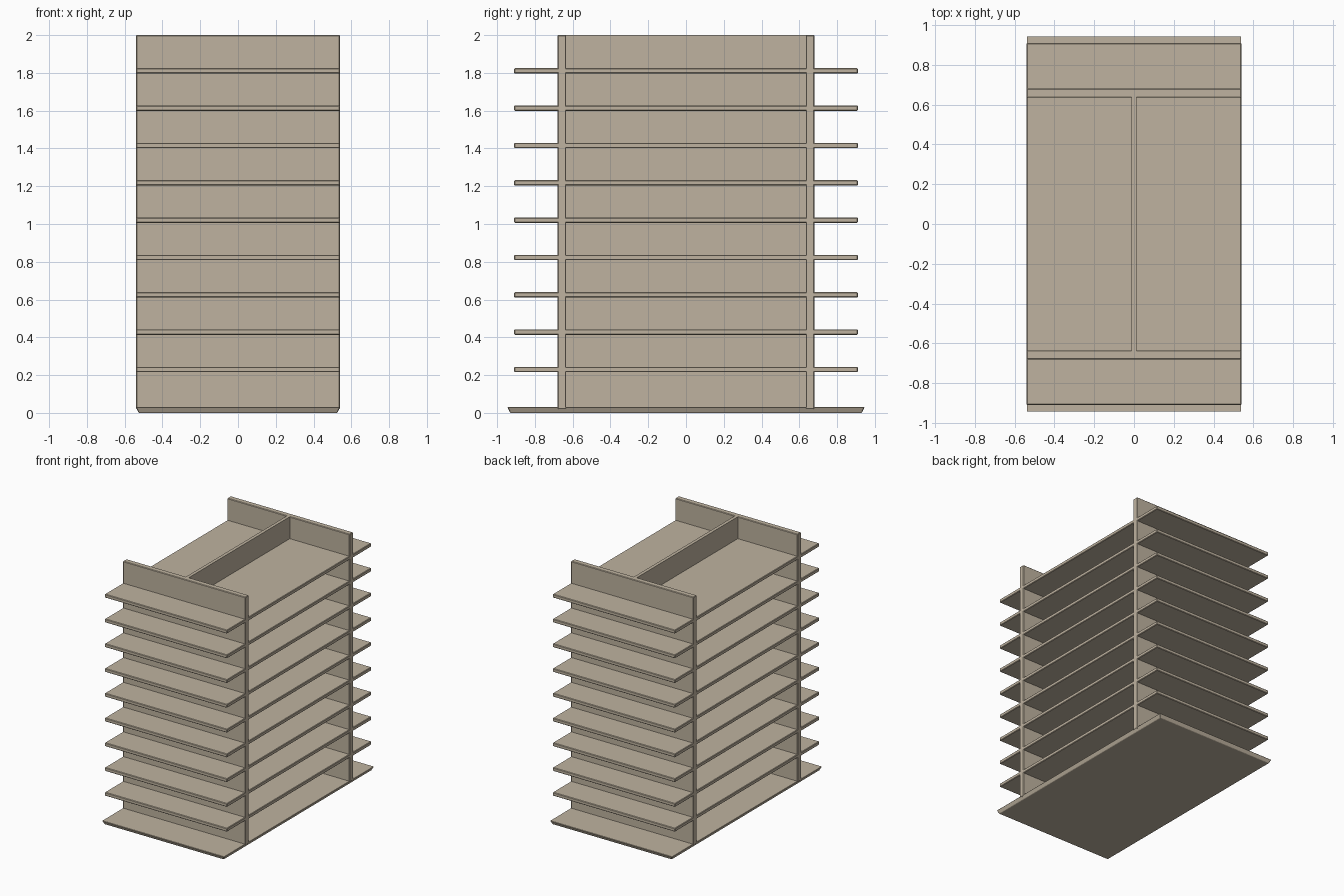
import bpy
import bmesh
import math

old = bpy.data.objects.get("Cube")
if old:
    bpy.data.objects.remove(old, do_unlink=True)

# Single warm tan material
tan = bpy.data.materials.new("warm_tan")
tan.use_nodes = True
color = (0.52, 0.45, 0.35, 1)
tan.diffuse_color = color
tan.node_tree.nodes["Principled BSDF"].inputs["Base Color"].default_value = color

HALF_X = 0.54      # half width of every plate
WALL_IN, WALL_OUT = 0.635, 0.68
TOP = 2.0


def box(name, x, y, z, bevel=0.004, taper=0.0):
    """Box between (min, max) pairs; taper pulls the underside inwards."""
    bm = bmesh.new()
    bmesh.ops.create_cube(bm, size=1)
    for v in bm.verts:
        low = v.co.z < 0
        v.co = [r[0] if c < 0 else r[1] for c, r in zip(v.co, (x, y, z))]
        if low:
            v.co.x -= math.copysign(taper, v.co.x)
            v.co.y -= math.copysign(taper, v.co.y)
    mesh = bpy.data.meshes.new(name)
    bm.to_mesh(mesh)
    bm.free()
    mesh.materials.append(tan)
    obj = bpy.data.objects.new(name, mesh)
    bpy.context.collection.objects.link(obj)
    if bevel:
        mod = obj.modifiers.new("soft_edges", 'BEVEL')
        mod.width = bevel
        mod.segments = 1
    return obj


# Base plate with a chamfered underside
box("base_plate", (-HALF_X, HALF_X), (-0.945, 0.945), (0, 0.03), 0.003, 0.014)

# Evenly stacked shelves
for i in range(9):
    z = 0.23 + i * 0.1976
    box(f"shelf_{i + 1}", (-HALF_X, HALF_X), (-0.91, 0.91), (z - 0.014, z + 0.014))

# End walls, front and back
box("front_wall", (-HALF_X, HALF_X), (-WALL_OUT, -WALL_IN), (0.02, TOP))
box("back_wall", (-HALF_X, HALF_X), (WALL_IN, WALL_OUT), (0.02, TOP))

# Central divider joining the walls
box("central_divider", (-0.013, 0.013), (-WALL_IN - 0.01, WALL_IN + 0.01), (0.02, TOP), 0)
